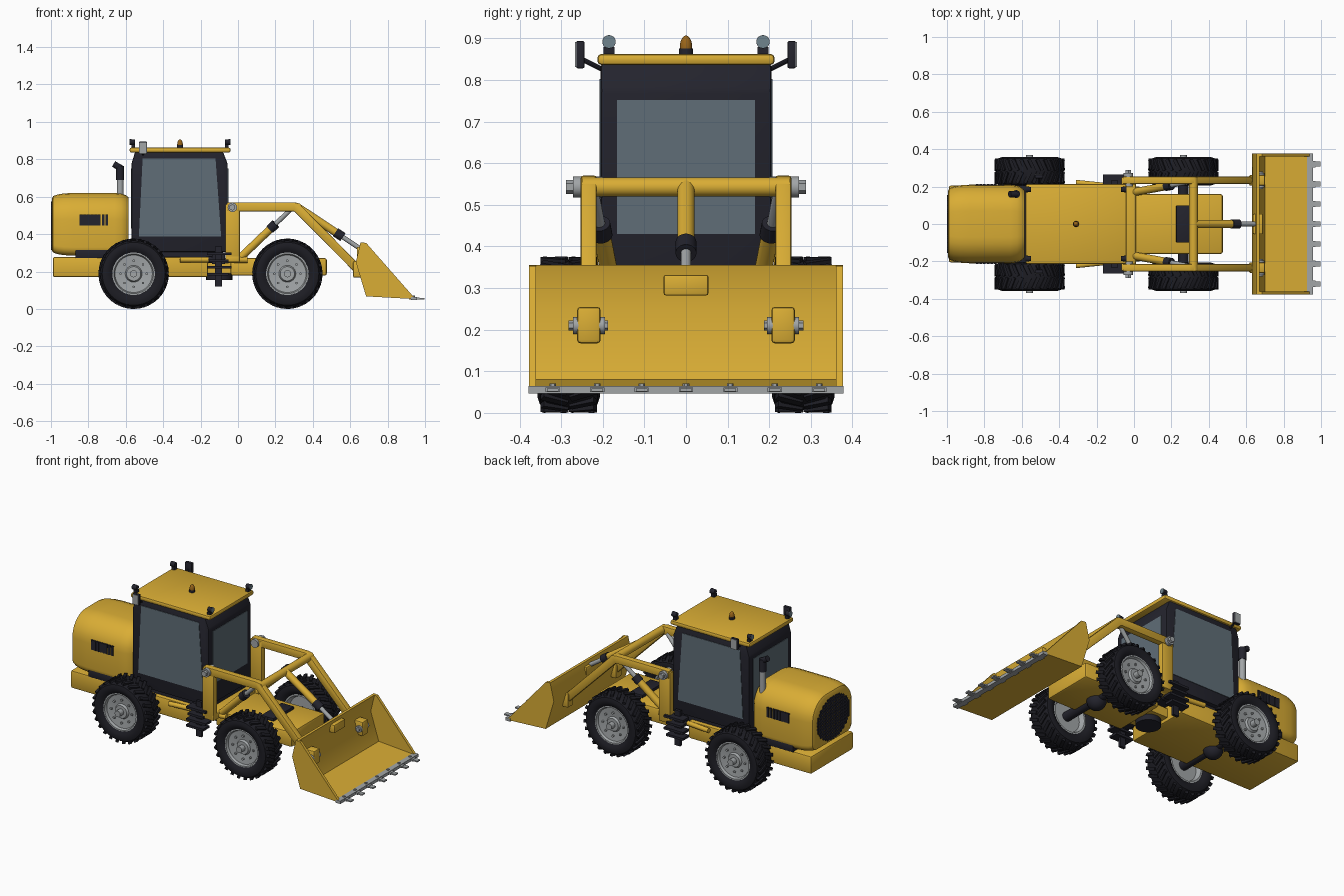
import bpy, bmesh, math
from mathutils import Matrix, Vector

if "Cube" in bpy.data.objects:
    bpy.data.objects.remove(bpy.data.objects["Cube"])


def mat(name, col):
    m = bpy.data.materials.new(name)
    m.diffuse_color = (*col, 1)
    m.use_nodes = True
    m.node_tree.nodes["Principled BSDF"].inputs["Base Color"].default_value = m.diffuse_color
    return m


YELLOW = mat("yellow paint", (0.70, 0.42, 0.035))
DARK = mat("dark trim", (0.017, 0.017, 0.026))
RUBBER = mat("tyre rubber", (0.012, 0.012, 0.017))
GLASS = mat("window glass", (0.115, 0.155, 0.185))
STEEL = mat("grey steel", (0.36, 0.38, 0.39))
LENS = mat("lamp lens", (0.16, 0.23, 0.27))
AMBER = mat("amber beacon", (0.32, 0.13, 0.01))


def finish(bm, name, m, bevel=0, seg=2):
    bmesh.ops.recalc_face_normals(bm, faces=bm.faces)
    if bevel:
        bmesh.ops.bevel(bm, geom=bm.edges[:], offset=bevel, segments=seg, profile=0.5, affect='EDGES')
    me = bpy.data.meshes.new(name)
    bm.to_mesh(me)
    bm.free()
    me.materials.append(m)
    ob = bpy.data.objects.new(name, me)
    bpy.context.collection.objects.link(ob)
    return ob


def add_box(bm, xr, yr, zr):
    c = Vector([(a + b) / 2 for a, b in (xr, yr, zr)])
    s = [abs(b - a) for a, b in (xr, yr, zr)]
    bmesh.ops.create_cube(bm, size=1, matrix=Matrix.Translation(c) @ Matrix.Diagonal((*s, 1)))


def box(name, xr, yr, zr, m, bevel=0):
    bm = bmesh.new()
    add_box(bm, xr, yr, zr)
    return finish(bm, name, m, bevel)


def add_cyl(bm, p, q, r, seg=24, r2=None):
    p, q = Vector(p), Vector(q)
    d = q - p
    M = Matrix.Translation((p + q) / 2) @ d.to_track_quat('Z', 'Y').to_matrix().to_4x4()
    bmesh.ops.create_cone(bm, cap_ends=True, segments=seg, radius1=r, radius2=r if r2 is None else r2,
                          depth=d.length, matrix=M)


def cyl(name, p, q, r, m, seg=24, r2=None):
    bm = bmesh.new()
    add_cyl(bm, p, q, r, seg, r2)
    return finish(bm, name, m)


def prism(name, pts, y0, y1, m, bevel=0):
    """Extrude an x-z outline from y0 to y1."""
    bm = bmesh.new()
    a = [bm.verts.new((x, y0, z)) for x, z in pts]
    f = bm.faces.new(a)
    ext = bmesh.ops.extrude_face_region(bm, geom=[f])
    bmesh.ops.translate(bm, verts=[v for v in ext['geom'] if isinstance(v, bmesh.types.BMVert)],
                        vec=(0, y1 - y0, 0))
    return finish(bm, name, m, bevel)


def lathe(name, prof, c, side, m, seg=48):
    """Spin an (r, y offset) outline about the wheel axis."""
    bm = bmesh.new()
    vs = [bm.verts.new((c[0], c[1] + side * o, c[2] + r)) for r, o in prof]
    es = [bm.edges.new(e) for e in zip(vs, vs[1:])]
    bmesh.ops.spin(bm, geom=vs + es, cent=c, axis=(0, 1, 0), angle=2 * math.pi, steps=seg)
    bmesh.ops.remove_doubles(bm, verts=bm.verts, dist=1e-5)
    return finish(bm, name, m)


def hydraulic(name, p, q, f, r):
    p, q = Vector(p), Vector(q)
    cyl(name + "_barrel", p, p.lerp(q, f), r, YELLOW)
    cyl(name + "_collar", p.lerp(q, f - 0.01), p.lerp(q, f + 0.1), r * 1.2, DARK)
    cyl(name + "_rod", p.lerp(q, f), q, r * 0.6, STEEL)


# wheels
TYRE = [(.112, -.058), (.128, -.070), (.150, -.075), (.168, -.069), (.178, -.052), (.181, 0),
        (.178, .052), (.168, .069), (.150, .075), (.128, .070), (.112, .058)]
RIM = [(0, -.03), (.09, -.03), (.102, -.058), (.114, -.058), (.114, .060), (.106, .060),
       (.100, .046), (.045, .040), (.038, .052), (0, .052)]
for end, wx in (("rear", -0.558), ("front", 0.264)):
    for s in (-1, 1):
        c = Vector((wx, s * 0.282, 0.188))
        lathe(end + "_tyre", TYRE, c, s, RUBBER)
        lathe(end + "_rim", RIM, c, s, STEEL)
        bm = bmesh.new()
        for i in range(26):
            for k in (-1, 1):
                bmesh.ops.create_cube(bm, size=1, matrix=Matrix.Translation(c)
                                      @ Matrix.Rotation((i + k * .25) * math.tau / 26, 4, 'Y')
                                      @ Matrix.Translation((0, k * .034, .1805))
                                      @ Matrix.Rotation(k * .45, 4, 'Z') @ Matrix.Diagonal((.018, .066, .013, 1)))
        finish(bm, end + "_tyre_lugs", RUBBER)
        bm = bmesh.new()
        add_cyl(bm, c + Vector((0, s * .04, 0)), c + Vector((0, s * .086, 0)), .019)
        for i in range(8):
            a = i * math.tau / 8
            o = c + Vector((.07 * math.cos(a), s * .04, .07 * math.sin(a)))
            add_cyl(bm, o, o + Vector((0, s * .012, 0)), .007, 6)
        finish(bm, end + "_hub_and_bolts", STEEL)
    # axle with differential
    bm = bmesh.new()
    add_cyl(bm, (wx, -.27, .188), (wx, .27, .188), .028)
    bmesh.ops.create_uvsphere(bm, u_segments=20, v_segments=12, radius=.055,
                              matrix=Matrix.Translation((wx, 0, .175)))
    finish(bm, end + "_axle", DARK)

# chassis
box("rear_chassis", (-.99, -.16), (-.205, .205), (.17, .278), YELLOW, .01)
box("front_chassis", (-.04, .475), (-.16, .16), (.178, .272), YELLOW, .012)
box("front_cover", (.225, .31), (-.1, .1), (.27, .29), DARK, .005)
cyl("articulation_joint", (-.1, 0, .155), (-.1, 0, .27), .07, DARK)
box("joint_tongue", (-.17, -.03), (-.09, .09), (.19, .245), YELLOW)
box("cab_base", (-.53, -.08), (-.18, .18), (.26, .32), DARK)
box("tower_crossbeam", (-.065, .01), (-.25, .25), (.25, .285), YELLOW, .004)

# hood: rounded section lofted along x
def hood_section(k):
    pts = []
    for cy, cz, r, a0 in ((.07, .48, .14, 0), (-.07, .48, .14, 90), (-.165, .33, .045, 180), (.165, .33, .045, 270)):
        for i in range(7):
            a = math.radians(a0 + i * 15)
            pts.append((k * (cy + r * math.cos(a)), .45 + k * (cz + r * math.sin(a) - .45)))
    return pts


bm = bmesh.new()
rings = []
for x, k in ((-.995, .83), (-.988, .90), (-.965, .95), (-.93, .985), (-.88, 1), (-.66, 1),
             (-.625, .98), (-.6, .93), (-.585, .86)):
    rings.append([bm.verts.new((x, y, z)) for y, z in hood_section(k)])
for a, b in zip(rings, rings[1:]):
    for i in range(len(a)):
        j = (i + 1) % len(a)
        bm.faces.new((a[i], a[j], b[j], b[i]))
bm.faces.new(rings[0])
bm.faces.new(rings[-1])
finish(bm, "hood", YELLOW)
box("hood_base", (-.87, -.57), (-.207, .207), (.272, .318), DARK, .004)

# rear grille lattice, side vents
bm = bmesh.new()
for i in range(-6, 7):
    t = i / 6.5
    h = math.sqrt(1 - t * t)
    add_box(bm, (-1, -.985), (t * .155 - .007, t * .155 + .007), (.445 - .13 * h, .445 + .13 * h))
    add_box(bm, (-.999, -.985), (-.155 * h, .155 * h), (.445 + t * .13 - .006, .445 + t * .13 + .006))
finish(bm, "rear_grille", DARK)
for s in (-1, 1):
    bm = bmesh.new()
    add_box(bm, (-.847, -.745), (s * .19, s * .212), (.447, .506))
    for i in range(8):
        x = -.845 + i * .0195
        add_box(bm, (x, x + .013), (s * .19, s * .215), (.447, .506))
    finish(bm, "side_vent", DARK)

# exhaust
cyl("exhaust_pipe", (-.63, .16, .54), (-.63, .16, .695), .018, STEEL)
cyl("exhaust_sleeve", (-.63, .16, .69), (-.63, .16, .765), .021, DARK)
cyl("exhaust_tip", (-.622, .16, .75), (-.665, .16, .775), .017, DARK)

# cab and windows
prism("cab", [(-.57, .305), (-.57, .775), (-.55, .84), (-.08, .84), (-.055, .775), (-.055, .305)],
      -.205, .205, DARK, .008)
for s in (-1, 1):
    prism("side_window", [(-.53, .387), (-.51, .803), (-.12, .803), (-.09, .387)], s * .2, s * .208, GLASS)
for name, x in (("front_window", -.055), ("rear_window", -.57)):
    box(name, (x - .003, x + .003), (-.166, .166), (.43, .752), GLASS)
box("roof", (-.58, -.04), (-.213, .213), (.836, .863), YELLOW, .01)

# roof lamps, beacon, mirrors
for s in (-1, 1):
    for x, d in ((-.06, 1), (-.56, -1)):
        bm = bmesh.new()
        add_box(bm, (x - .01, x + .01), (s * .185 - .013, s * .185 + .013), (.858, .88))
        add_cyl(bm, (x - d * .01, s * .185, .892), (x + d * .017, s * .185, .892), .013, 20, .016)
        finish(bm, "roof_lamp", DARK)
        cyl("roof_lamp_lens", (x + d * .015, s * .185, .892), (x + d * .02, s * .185, .892), .0155, LENS, 20)
    cyl("mirror_arm", (-.508, s * .2, .825), (-.508, s * .25, .85), .006, DARK, 10)
    box("mirror", (-.53, -.486), (s * .244, s * .264), (.828, .894), DARK, .004)
    box("mirror_glass", (-.528, -.488), (s * .262, s * .267), (.831, .891), STEEL)
cyl("beacon_base", (-.31, 0, .86), (-.31, 0, .876), .017, DARK)
bm = bmesh.new()
bmesh.ops.create_uvsphere(bm, u_segments=20, v_segments=12, radius=1,
                          matrix=Matrix.Translation((-.31, 0, .878)) @ Matrix.Diagonal((.015, .015, .029, 1)))
finish(bm, "beacon", AMBER)

ARM = [(-.06, .522), (.30, .522), (.625, .195), (.66, .225), (.325, .565), (.30, .57), (-.06, .57)]
for s in (-1, 1):
    # access steps
    bm = bmesh.new()
    add_box(bm, (-.122, -.085), (s * .215, s * .232), (.12, .335))
    for z, x0, x1 in ((.295, -.165, -.035), (.258, -.155, -.05), (.222, -.165, -.035), (.185, -.165, -.05)):
        add_box(bm, (x0, x1), (s * .205, s * .265), (z - .007, z + .007))
    add_box(bm, (-.14, -.07), (s * .15, s * .22), (.24, .29))
    finish(bm, "access_steps", DARK)
    # loader tower, arm and pins
    box("loader_tower", (-.068, .01), (s * .212, s * .25), (.25, .56), YELLOW, .006)
    prism("loader_arm", ARM, s * .215, s * .253, YELLOW, .005)
    bm = bmesh.new()
    add_cyl(bm, (-.03, s * .2, .543), (-.03, s * .272, .543), .025)
    add_cyl(bm, (-.03, s * .27, .543), (-.03, s * .288, .543), .017, 6)
    finish(bm, "tower_pin", STEEL)
    box("bucket_ear", (.615, .7), (s * .205, s * .262), (.167, .255), YELLOW, .009)
    bm = bmesh.new()
    add_cyl(bm, (.678, s * .195, .21), (.678, s * .272, .21), .02)
    add_cyl(bm, (.678, s * .188, .21), (.678, s * .282, .21), .012, 6)
    finish(bm, "bucket_pin", STEEL)
    hydraulic("lift_cylinder", (0, s * .17, .262), (.28, s * .222, .53), .62, .021)
    hydraulic("steering_cylinder", (-.31, s * .222, .263), (.0, s * .19, .263), .5, .014)
    cyl("steering_eye", (-.05, s * .19, .263), (.05, s * .18, .263), .017, YELLOW)

# arm cross tube and tilt cylinder
cyl("cross_tube", (.318, -.25, .543), (.318, .25, .543), .023, YELLOW)
hydraulic("tilt_cylinder", (.318, 0, .545), (.675, 0, .308), .58, .021)
box("tilt_bracket", (.635, .69), (-.054, .054), (.282, .332), YELLOW, .006)

# bucket with cutting edge and teeth
prism("bucket_shell", [(.655, .356), (.63, .25), (.685, .067), (.94, .053), (.94, .063), (.70, .08),
                       (.646, .25), (.672, .356)], -.37, .37, YELLOW)
for s in (-1, 1):
    prism("bucket_side", [(.655, .356), (.63, .25), (.685, .067), (.94, .053), (.94, .063), (.685, .353)],
          s * .36, s * .377, YELLOW)
box("cutting_edge", (.925, .957), (-.378, .378), (.047, .065), STEEL)
bm = bmesh.new()
for i in range(-3, 4):
    y = i * .1067
    add_box(bm, (.915, .97), (y - .017, y + .017), (.05, .061))
    add_box(bm, (.965, .998), (y - .014, y + .014), (.051, .059))
    add_cyl(bm, (.94, y, .06), (.94, y, .071), .008, 6)
finish(bm, "bucket_teeth", STEEL)

# smooth shading with sharp edges kept
bpy.ops.object.select_all(action='SELECT')
bpy.context.view_layer.objects.active = bpy.context.selected_objects[0]
bpy.ops.object.shade_smooth_by_angle(angle=math.radians(35))
